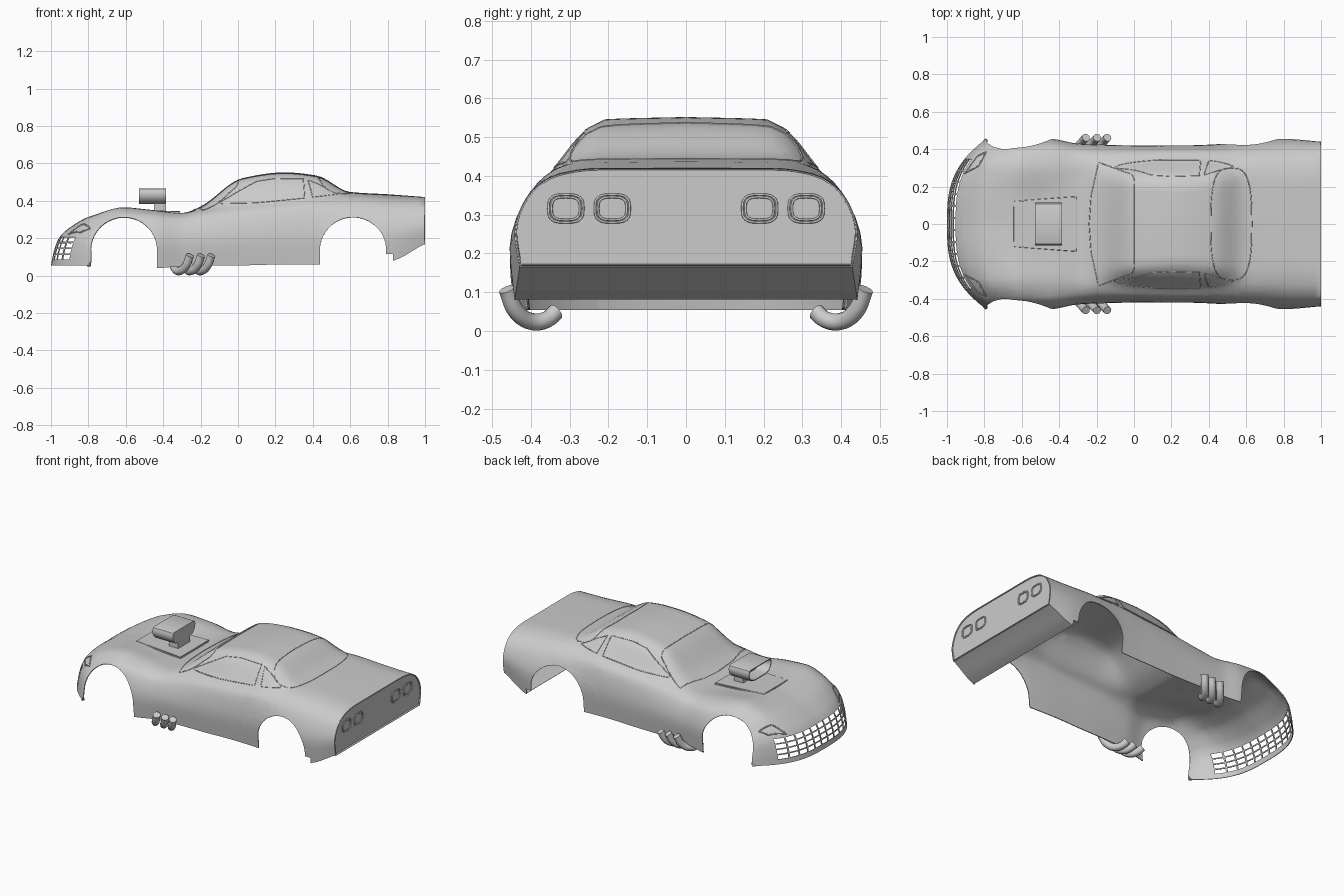
import bpy, bmesh, math
from mathutils import Vector
from mathutils.bvhtree import BVHTree

if "Cube" in bpy.data.objects:
    bpy.data.objects.remove(bpy.data.objects["Cube"])

# Body stations: x, centre z, then (y, z) of roof edge, belt, shoulder; half width, sill z
STATIONS = [
    (-1.00, .055, .15, .055, .30, .055, .40, .055, .455, .05),
    (-.985, .13, .15, .13, .30, .13, .40, .125, .455, .05),
    (-.955, .205, .15, .205, .30, .205, .40, .19, .455, .05),
    (-.90, .255, .15, .258, .30, .26, .40, .235, .455, .05),
    (-.80, .31, .15, .315, .30, .32, .41, .27, .455, .05),
    (-.62, .345, .15, .352, .29, .365, .40, .325, .455, .05),
    (-.45, .335, .15, .338, .29, .35, .405, .315, .455, .04),
    (-.30, .335, .18, .335, .30, .335, .39, .30, .43, .05),
    (-.20, .37, .22, .365, .32, .35, .385, .31, .425, .055),
    (.02, .52, .22, .515, .335, .385, .39, .33, .42, .055),
    (.25, .552, .21, .546, .345, .40, .395, .345, .42, .06),
    (.42, .535, .22, .528, .34, .42, .395, .36, .425, .06),
    (.60, .447, .22, .444, .32, .425, .40, .36, .445, .07),
    (.80, .435, .22, .432, .32, .415, .405, .355, .455, .075),
    (1.00, .42, .22, .42, .33, .405, .41, .345, .44, .17)]


def interp(ks, vs, t):
    """Smooth interpolation without overshoot."""
    n = len(ks)
    d = [(vs[i + 1] - vs[i]) / (ks[i + 1] - ks[i]) for i in range(n - 1)]
    m = [d[0]] + [2 * a * b / (a + b) if a * b > 0 else 0 for a, b in zip(d, d[1:])] + [d[-1]]
    i = max(0, min(n - 2, sum(k <= t for k in ks) - 1))
    h = ks[i + 1] - ks[i]
    s = (t - ks[i]) / h
    return ((2*s**3 - 3*s*s + 1) * vs[i] + (s**3 - 2*s*s + s) * h * m[i]
            + (3*s*s - 2*s**3) * vs[i + 1] + (s**3 - s*s) * h * m[i + 1])


def finish(name, bm):
    me = bpy.data.meshes.new(name)
    bm.to_mesh(me)
    bm.free()
    ob = bpy.data.objects.new(name, me)
    bpy.context.collection.objects.link(ob)
    return ob


def smooth(ob, angle=35):
    bpy.ops.object.select_all(action='DESELECT')
    ob.select_set(True)
    bpy.context.view_layer.objects.active = ob
    for mod in list(ob.modifiers):
        bpy.ops.object.modifier_apply(modifier=mod.name)
    bpy.ops.object.shade_smooth_by_angle(angle=math.radians(angle))


def extrude(name, pts, offset):
    """Closed solid from a 3D outline swept by an offset."""
    bm = bmesh.new()
    face = bm.faces.new([bm.verts.new(p) for p in pts])
    ext = bmesh.ops.extrude_face_region(bm, geom=[face])
    bmesh.ops.translate(bm, vec=offset, verts=[v for v in ext['geom'] if isinstance(v, bmesh.types.BMVert)])
    bmesh.ops.recalc_face_normals(bm, faces=bm.faces)
    return finish(name, bm)


def tube(name, pts, radius, closed=False, kind='POLY', res=2):
    cu = bpy.data.curves.new(name, 'CURVE')
    cu.dimensions = '3D'
    cu.bevel_depth, cu.bevel_resolution, cu.use_fill_caps = radius, res, True
    sp = cu.splines.new(kind)
    if kind == 'BEZIER':
        sp.bezier_points.add(len(pts) - 1)
        for b, p in zip(sp.bezier_points, pts):
            b.co = p
            b.handle_left_type = b.handle_right_type = 'AUTO'
    else:
        sp.points.add(len(pts) - 1)
        for b, p in zip(sp.points, pts):
            b.co = (*p, 1)
    sp.use_cyclic_u = closed
    ob = bpy.data.objects.new(name, cu)
    bpy.context.collection.objects.link(ob)
    return ob


# Body shell lofted through the stations
xs = [a[0] + (b[0] - a[0]) * k / 6 for a, b in zip(STATIONS, STATIONS[1:]) for k in range(6)] + [1.0]
knots = [s[0] for s in STATIONS]
bm = bmesh.new()
rows = []
for x in xs:
    zc, y1, z1, y2, z2, y3, z3, w, zb = [interp(knots, [s[c] for s in STATIONS], x) for c in range(1, 10)]
    ys, zs = (0, y1, y2, y3, w, w - .012), (zc, z1, z2, z3, (z3 + zb) / 2, zb)
    fade = max(0, (-.55 - x) / .45)
    row = []
    for j in range(-20, 21):
        t = abs(j) / 4
        y, z = interp(range(6), ys, t), interp(range(6), zs, t)
        nose = .21 * (y / .455) ** 3 * fade
        row.append(bm.verts.new((x + nose, math.copysign(y, j) if j else 0, z)))
    rows.append(row)
for i in range(len(rows) - 1):
    a, b = rows[i], rows[i + 1]
    for j in range(40):
        bm.faces.new((a[j], b[j], b[j + 1], a[j + 1]))
    if xs[i] > .82:                       # slanted rear bumper underside
        bm.faces.new((a[-1], b[-1], b[0], a[0]))
cap = bm.faces.new(rows[-1][::-1])        # recessed tail panel
bmesh.ops.inset_region(bm, faces=[cap], thickness=.014)
bmesh.ops.inset_region(bm, faces=[cap], thickness=.004, depth=-.007)
bm.normal_update()
tree = BVHTree.FromBMesh(bm)


def cut(planes, x0, x1):
    """Remove the convex region bounded by outward planes from the shell."""
    faces = [f for f in bm.faces if x0 < f.calc_center_median().x < x1]
    for co, no in planes:
        co, no = Vector(co), Vector(no)
        geom = set(faces)
        for f in faces:
            geom.update(f.edges, f.verts)
        res = bmesh.ops.bisect_plane(bm, geom=list(geom), dist=1e-5, plane_co=co, plane_no=no)
        faces = [f for f in res['geom'] if isinstance(f, bmesh.types.BMFace)
                 and (f.calc_center_median() - co).dot(no) < 0]
    bmesh.ops.delete(bm, geom=faces, context='FACES')


def box(axis, lo, hi):
    no = Vector([float(k == axis) for k in range(3)])
    return [(no * lo, -no), (no * hi, no)]


# Wheel arches, then the straight lower edges beside them
for cx, r in ((-.61, .177), (.615, .177)):
    planes = []
    for k in range(25):
        n = Vector((math.cos(math.pi * k / 24), 0, math.sin(math.pi * k / 24)))
        planes.append((Vector((cx, 0, .135)) + n * r, n))
    cut(planes, cx - .3, cx + .3)
cut(box(0, -.6, -.433) + box(2, -.1, .14), -.7, -.3)
cut(box(0, .7, .829) + box(2, -.1, .115), .6, .95)

# Grille openings
for c in range(-5, 6):
    for r in range(4):
        y, z = c * .064, .098 + r * .032
        cut(box(1, y - .0275, y + .0275) + box(2, z - .0125, z + .0125), -1.1, -.78)

body = finish('body_shell', bm)
sol = body.modifiers.new('shell', 'SOLIDIFY')
sol.thickness, sol.offset = .005, -1
smooth(body)


# Window, lamp and panel seams laid on the body surface
def seam(name, pts, side=0, closed=True, radius=.0025):
    hits = []
    ends = pts[1:] + pts[:1] if closed else pts[1:]
    for a, b in zip(pts, ends):
        for k in range(8):
            u, v = Vector(a).lerp(Vector(b), k / 8)
            o, d = ((u, side, v), (0, -side, 0)) if side else ((u, v, 2), (0, 0, -1))
            hit = tree.ray_cast(Vector(o), Vector(d))[0]
            if hit:
                hits.append(hit)
    tube(name, hits, radius, closed, res=1)


seam('windscreen_seam', [(-.24, 0), (-.23, .15), (-.19, .33), (-.01, .265), (.0, .24), (0, 0),
                         (0, -.24), (-.01, -.265), (-.19, -.33), (-.23, -.15)])
oval = []
for k in range(28):
    a = math.tau * k / 28
    c, s = math.cos(a), math.sin(a)
    oval.append((.52 + .11 * math.copysign(abs(c) ** .6, c), .3 * math.copysign(abs(s) ** .7, s)))
seam('rear_window_seam', oval)
for s in (-1, 1):
    seam('side_window_seam', [(-.11, .385), (.0, .45), (.1, .505), (.2, .52), (.35, .518), (.357, .415), (.1, .39)], s)
    seam('quarter_window_seam', [(.375, .512), (.43, .49), (.53, .435), (.40, .42)], s)
    seam('headlight_seam', [(-.905, .27 * s), (-.84, .36 * s), (-.79, .385 * s), (-.83, .31 * s)], radius=.004)

    # Tail lamps: two rounded rings each
    for y in (.19, .31):
        for grow in (1, .82):
            ring = []
            for k in range(24):
                a = math.tau * k / 24
                c, q = math.cos(a), math.sin(a)
                ring.append((.993, s * y + .045 * grow * math.copysign(abs(c) ** .65, c),
                             .316 + .036 * grow * math.copysign(abs(q) ** .65, q)))
            tube('tail_lamp_ring', ring, .003, True)

    # Side exhaust pipes
    for dx in (0, .06, .115):
        pipe = [(-.345, .335, .05), (-.33, .36, .029), (-.31, .40, .025), (-.28, .437, .05), (-.257, .462, .108)]
        tube('exhaust_pipe', [(x + dx, s * y, z) for x, y, z in pipe], .022, kind='BEZIER', res=4)

# Hood plate under the engine intake
extrude('hood_plate', [(-.64, -.12, .346), (-.31, -.145, .339), (-.31, .145, .339), (-.64, .12, .346)],
        (0, 0, .006))
seam('hood_plate_seam', [(-.64, -.12), (-.31, -.145), (-.31, .145), (-.64, .12)], radius=.003)

# Intake neck and scoop with a hollow front mouth
extrude('intake_neck', [(-.45, -.06, .33), (-.385, -.06, .33), (-.385, .06, .33), (-.45, .06, .33)], (0, 0, .06))
half = [(.055, .383), (.09, .392), (.112, .418), (.115, .445), (.108, .462), (.098, .466)]
outline = [(-.53, y, z) for y, z in half] + [(-.53, -y, z) for y, z in half[::-1]]
scoop = extrude('intake_scoop', outline, (.145, 0, 0))
bm = bmesh.new()
bm.from_mesh(scoop.data)
mouth = min(bm.faces, key=lambda f: f.calc_center_median().x)
bmesh.ops.inset_region(bm, faces=[mouth], thickness=.006)
bmesh.ops.inset_region(bm, faces=[mouth], thickness=.001, depth=-.08)
bm.to_mesh(scoop.data)
bm.free()
smooth(scoop, 40)
